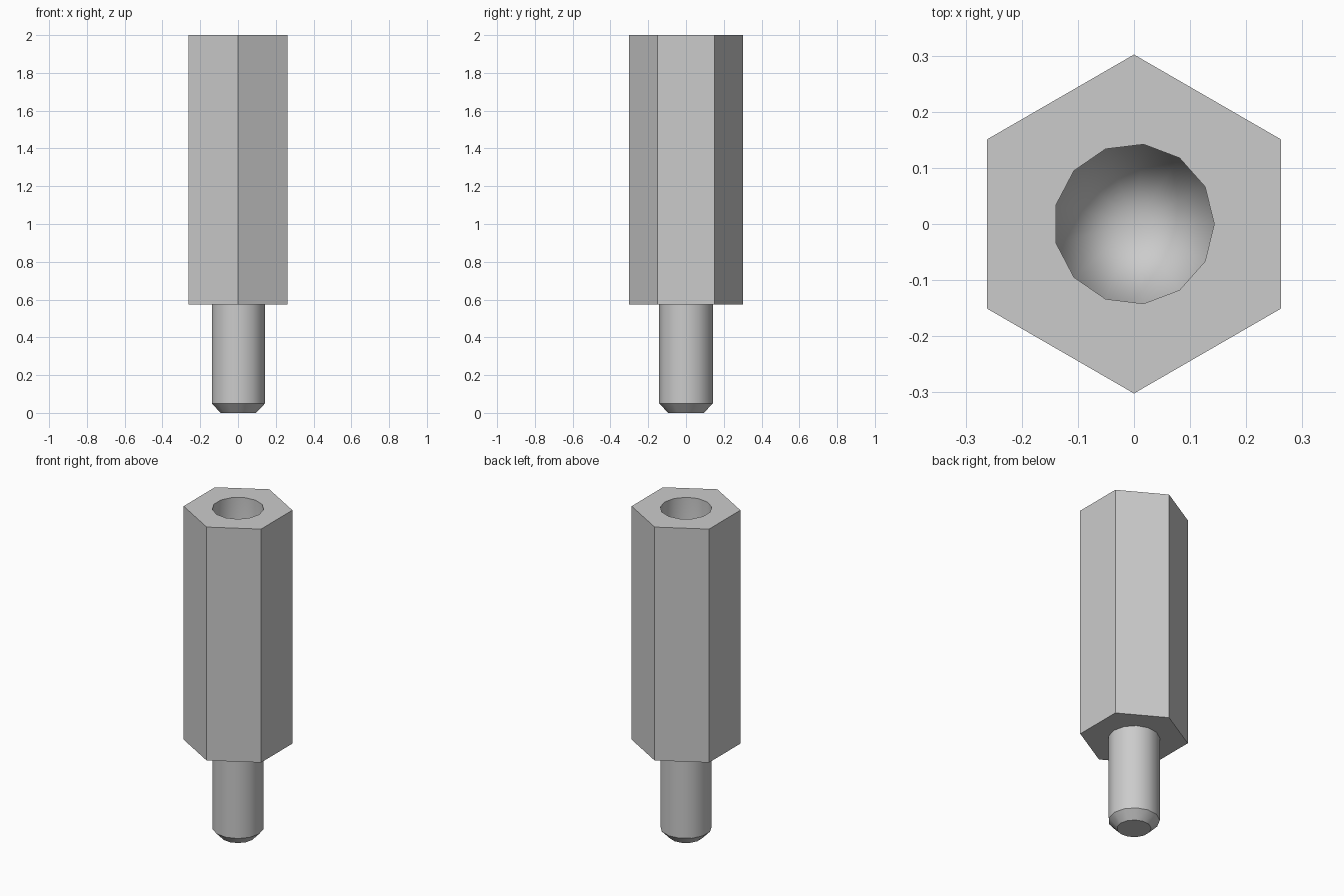
import bpy, bmesh, math

default = bpy.data.objects.get("Cube")
if default:
    bpy.data.objects.remove(default, do_unlink=True)

LENGTH = 2.0        # overall height
SHOULDER = 0.575    # underside of the hexagonal body
HEX_R = 0.302       # hexagon corner radius
BORE_R = 0.143      # radius of both the stud and the hole
SIDES = 13          # facets around the round parts

# One plain metal colour
metal = bpy.data.materials.new("grey metal")
metal.use_nodes = True
colour = (0.6, 0.6, 0.6, 1)
metal.diffuse_color = colour
metal.node_tree.nodes["Principled BSDF"].inputs["Base Color"].default_value = colour


def ring(bm, radius, z, sides, start=0.0):
    """Closed loop of vertices around the z axis."""
    angles = [start + math.tau * i / sides for i in range(sides)]
    return [bm.verts.new((radius * math.cos(a), radius * math.sin(a), z)) for a in angles]


def bridge(bm, lower, upper):
    """Join two loops with a band of quads."""
    n = len(lower)
    for i in range(n):
        j = (i + 1) % n
        bm.faces.new((lower[i], lower[j], upper[j], upper[i]))


def loop_edges(bm, loop):
    return [bm.edges.get((v, loop[(i + 1) % len(loop)])) for i, v in enumerate(loop)]


def finish(bm, name):
    bmesh.ops.recalc_face_normals(bm, faces=bm.faces[:])
    mesh = bpy.data.meshes.new(name)
    bm.to_mesh(mesh)
    bm.free()
    mesh.materials.append(metal)
    obj = bpy.data.objects.new(name, mesh)
    bpy.context.collection.objects.link(obj)
    bpy.ops.object.select_all(action="DESELECT")
    obj.select_set(True)
    bpy.context.view_layer.objects.active = obj
    bpy.ops.object.shade_smooth_by_angle(angle=math.radians(32))


# Hexagonal body, corners pointing front and back
bm = bmesh.new()
hex_low = ring(bm, HEX_R, SHOULDER, 6, math.pi / 2)
hex_top = ring(bm, HEX_R, LENGTH, 6, math.pi / 2)
bridge(bm, hex_low, hex_top)
bm.faces.new(hex_low)

# Blind hole with a drilled, conical bottom
hole_top = ring(bm, BORE_R, LENGTH, SIDES)
hole_low = ring(bm, BORE_R, LENGTH - 0.65, SIDES)
bridge(bm, hole_low, hole_top)
tip = bm.verts.new((0, 0, LENGTH - 0.9))
for i, v in enumerate(hole_low):
    bm.faces.new((v, hole_low[(i + 1) % SIDES], tip))

# Flat top between the hexagon and the hole
bmesh.ops.triangle_fill(bm, use_beauty=True, use_dissolve=False,
                        edges=loop_edges(bm, hex_top) + loop_edges(bm, hole_top))
finish(bm, "hex_body")

# Round stud with a chamfered end
bm = bmesh.new()
loops = [ring(bm, r, z, SIDES) for r, z in
         ((0.095, 0), (BORE_R, 0.05), (BORE_R, SHOULDER))]
for lower, upper in zip(loops, loops[1:]):
    bridge(bm, lower, upper)
bm.faces.new(loops[0])
bm.faces.new(loops[-1])
finish(bm, "stud")
